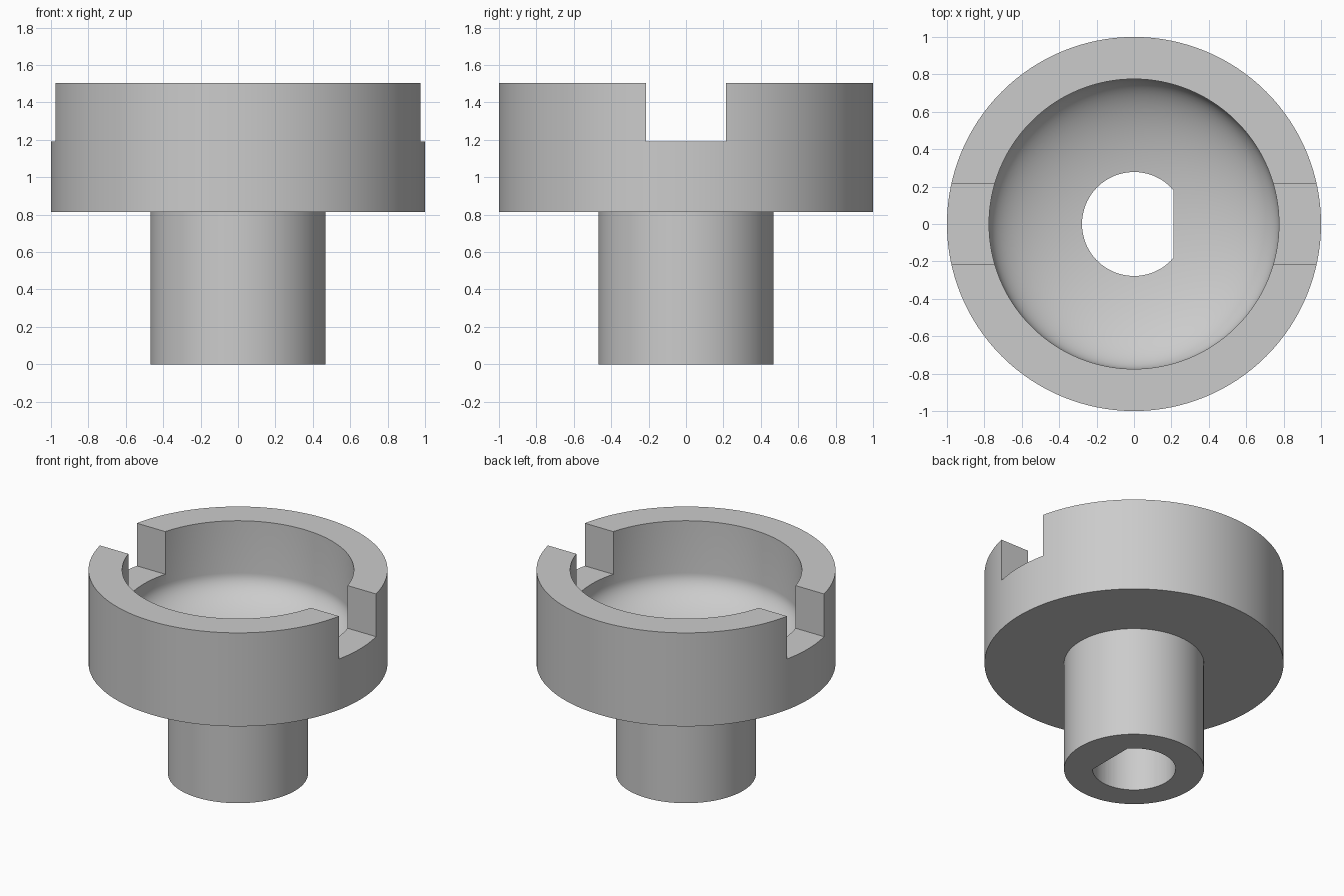
import bpy, bmesh, math

cube = bpy.data.objects.get("Cube")
if cube:
    bpy.data.objects.remove(cube, do_unlink=True)

SEGMENTS = 128
FLANGE_Z, TOP_Z, DISH_Z = 0.815, 1.505, 1.12
STEM_R, BOWL_R, HOLE_R = 0.468, 0.775, 0.278
DISH_DEPTH = 0.30

metal = bpy.data.materials.new("plain grey")
metal.use_nodes = True
grey = (0.6, 0.6, 0.6, 1)
metal.diffuse_color = grey
metal.node_tree.nodes["Principled BSDF"].inputs["Base Color"].default_value = grey


def add_object(name, bm):
    bmesh.ops.recalc_face_normals(bm, faces=bm.faces)
    mesh = bpy.data.meshes.new(name)
    bm.to_mesh(mesh)
    bm.free()
    obj = bpy.data.objects.new(name, mesh)
    bpy.context.collection.objects.link(obj)
    mesh.materials.append(metal)
    return obj


def lathe(name, profile):
    bm = bmesh.new()
    verts = [bm.verts.new((r, 0, z)) for r, z in profile]
    edges = [bm.edges.new(pair) for pair in zip(verts, verts[1:])]
    bmesh.ops.spin(bm, geom=verts + edges, axis=(0, 0, 1), cent=(0, 0, 0),
                   angle=math.tau, steps=SEGMENTS)
    bmesh.ops.remove_doubles(bm, verts=bm.verts, dist=1e-4)
    return add_object(name, bm)


def cut(target, cutter):
    mod = target.modifiers.new(cutter.name, "BOOLEAN")
    mod.operation = "DIFFERENCE"
    mod.solver = "EXACT"
    mod.object = cutter
    bpy.context.view_layer.objects.active = target
    bpy.ops.object.modifier_apply(modifier=mod.name)
    bpy.data.objects.remove(cutter, do_unlink=True)


# Stem, flange and rounded dish turned as one body
dish = []
for i in range(25):
    a = math.pi / 2 * i / 24
    dish.append((BOWL_R * math.cos(a), DISH_Z - DISH_DEPTH * math.sin(a)))
dish[-1] = (0, DISH_Z - DISH_DEPTH)
outer = [(0, 0), (STEM_R, 0), (STEM_R, FLANGE_Z), (1, FLANGE_Z),
         (1, TOP_Z), (BOWL_R, TOP_Z)]
coupling = lathe("coupling_body", outer + dish)

# Slot across the rim
bm = bmesh.new()
bmesh.ops.create_cube(bm, size=1)
bmesh.ops.scale(bm, vec=(3, 0.43, 1), verts=bm.verts)
bmesh.ops.translate(bm, vec=(0, 0, 1.19 + 0.5), verts=bm.verts)
cut(coupling, add_object("rim_slot", bm))

# D-shaped shaft hole with its flat towards +x
flat = math.acos(0.21 / HOLE_R)
bm = bmesh.new()
ring = []
for i in range(65):
    a = flat + (math.tau - 2 * flat) * i / 64
    ring.append(bm.verts.new((HOLE_R * math.cos(a), HOLE_R * math.sin(a), -0.2)))
face = bm.faces.new(ring)
column = bmesh.ops.extrude_face_region(bm, geom=[face])["geom"]
bmesh.ops.translate(bm, vec=(0, 0, 1.3),
                    verts=[v for v in column if isinstance(v, bmesh.types.BMVert)])
cut(coupling, add_object("shaft_hole", bm))

# Smooth round walls, crisp corners
bpy.ops.object.select_all(action="DESELECT")
coupling.select_set(True)
bpy.context.view_layer.objects.active = coupling
bpy.ops.object.shade_smooth_by_angle(angle=math.radians(30))
